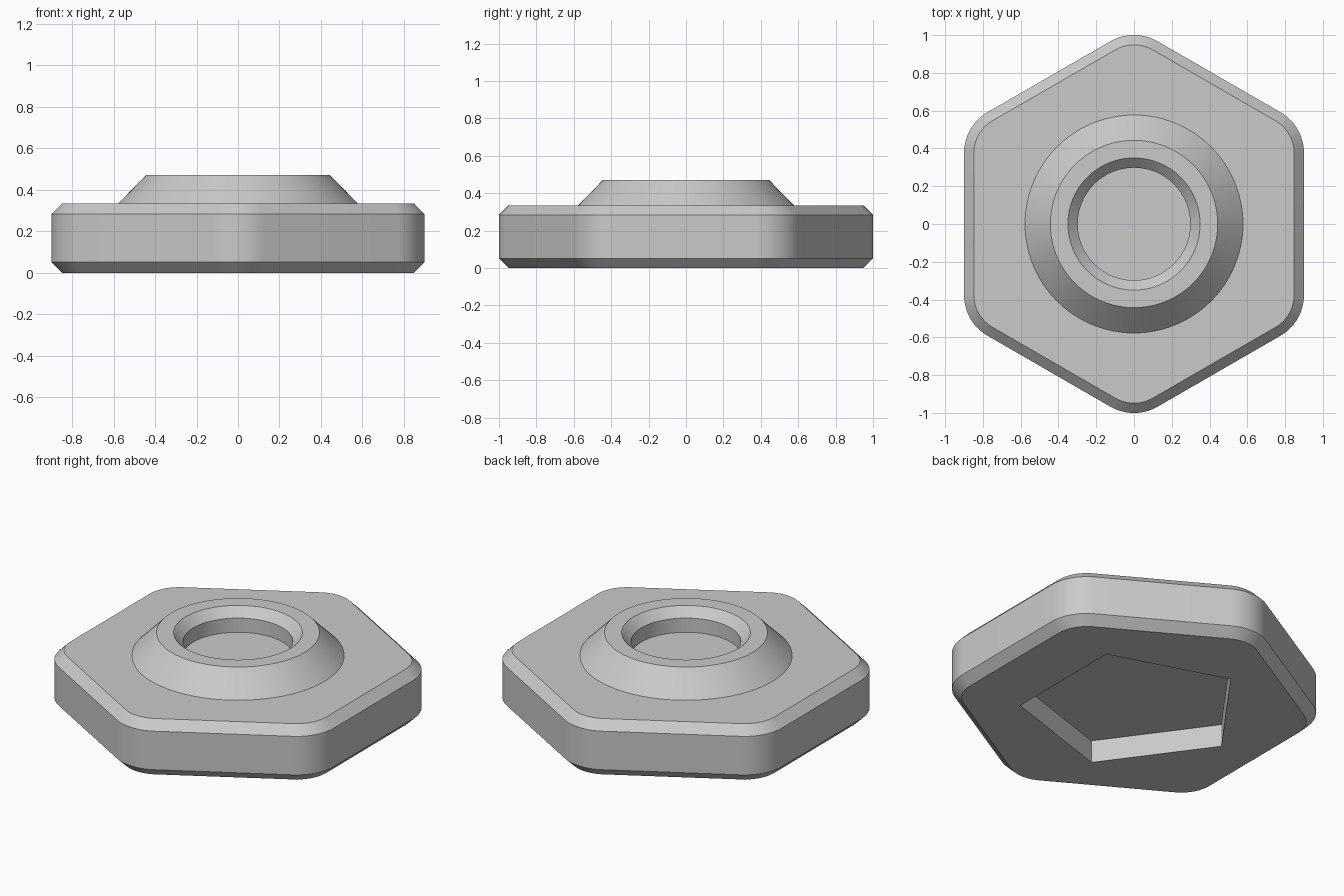
import bpy
import bmesh
from math import cos, sin, pi, radians

cube = bpy.data.objects.get("Cube")
if cube:
    bpy.data.objects.remove(cube, do_unlink=True)

# Single plain grey finish
GREY = (0.59, 0.59, 0.59, 1.0)
grey = bpy.data.materials.new("plain grey")
grey.use_nodes = True
grey.diffuse_color = GREY
grey.node_tree.nodes["Principled BSDF"].inputs["Base Color"].default_value = GREY

HALF_WIDTH, CORNER, CHAMFER = 0.9, 0.25, 0.052
PLATE_TOP, BOSS_TOP = 0.335, 0.472
POCKET_RADIUS, POCKET_DEPTH = 0.62, 0.135


def hexagon(inset, z, steps=14):
    """Rounded hexagon with points on the y axis, offset inwards by inset."""
    centre = (HALF_WIDTH - CORNER) / cos(pi / 6)
    radius = CORNER - inset
    ring = []
    for k in range(6):
        mid = pi / 6 + k * pi / 3
        for i in range(steps + 1):
            a = mid - pi / 6 + i / steps * pi / 3
            ring.append((centre * cos(mid) + radius * cos(a),
                         centre * sin(mid) + radius * sin(a), z))
    return ring


def circle(radius, z, steps=96, start=0):
    return [(radius * cos(start + 2 * pi * i / steps),
             radius * sin(start + 2 * pi * i / steps), z) for i in range(steps)]


def loft(name, sections, capped):
    """Skin a stack of matching closed sections."""
    bm = bmesh.new()
    rings = [[bm.verts.new(p) for p in s] for s in sections]
    for low, high in zip(rings, rings[1:]):
        n = len(low)
        for i in range(n):
            j = (i + 1) % n
            bm.faces.new((low[i], low[j], high[j], high[i]))
    if capped:
        bm.faces.new(rings[0][::-1])
        bm.faces.new(rings[-1])
    mesh = bpy.data.meshes.new(name)
    bm.to_mesh(mesh)
    bm.free()
    mesh.materials.append(grey)
    obj = bpy.data.objects.new(name, mesh)
    bpy.context.collection.objects.link(obj)
    return obj


def activate(obj):
    bpy.ops.object.select_all(action="DESELECT")
    obj.select_set(True)
    bpy.context.view_layer.objects.active = obj


# Hexagonal plate, chamfered above and below
plate = loft("hexagonal_plate", [
    hexagon(CHAMFER, 0),
    hexagon(0, CHAMFER),
    hexagon(0, PLATE_TOP - CHAMFER),
    hexagon(CHAMFER, PLATE_TOP),
], capped=True)

# Plain five-sided pocket sunk into the underside
cutter = loft("pocket_cutter", [
    circle(POCKET_RADIUS, z, steps=5, start=pi) for z in (-0.1, POCKET_DEPTH)
], capped=True)
cutter.hide_render = True
cut = plate.modifiers.new("pocket", "BOOLEAN")
cut.operation = "DIFFERENCE"
cut.solver = "EXACT"
cut.object = cutter
activate(plate)
bpy.ops.object.modifier_apply(modifier=cut.name)
bpy.data.objects.remove(cutter, do_unlink=True)

# Conical boss around a countersunk hole that ends at the plate
boss = loft("conical_boss", [
    circle(0.577, PLATE_TOP),
    circle(0.443, BOSS_TOP),
    circle(0.35, BOSS_TOP),
    circle(0.298, BOSS_TOP - CHAMFER),
    circle(0.298, PLATE_TOP),
], capped=False)

for part in (plate, boss):
    activate(part)
    bpy.ops.object.shade_smooth_by_angle(angle=radians(25))
